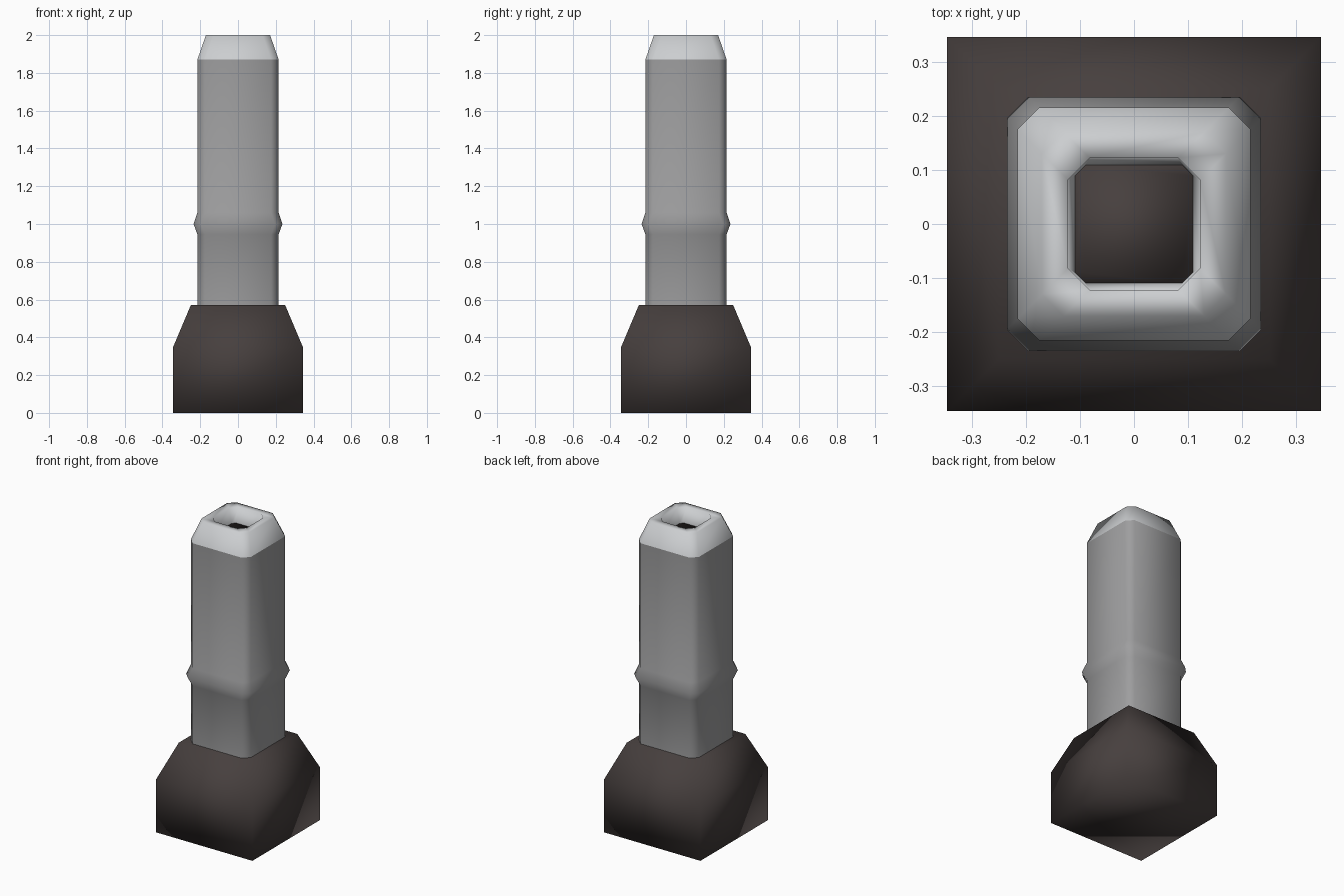
import bpy, bmesh

if "Cube" in bpy.data.objects:
    bpy.data.objects.remove(bpy.data.objects["Cube"])


def material(name, rgb):
    m = bpy.data.materials.new(name)
    m.diffuse_color = (*rgb, 1)
    m.use_nodes = True
    m.node_tree.nodes["Principled BSDF"].inputs["Base Color"].default_value = m.diffuse_color
    return m


def ring_points(h, c):
    """Square of half-width h with corners cut by c (plain square if c is 0)."""
    if c == 0:
        return [(h, -h), (h, h), (-h, h), (-h, -h)]
    k = h - c
    return [(h, -k), (h, k), (k, h), (-k, h), (-h, k), (-h, -k), (-k, -h), (k, -h)]


def loft(name, profile, mat, fill_start=False, fill_end=False):
    """Skin a list of (half-width, corner cut, z) rings."""
    bm = bmesh.new()
    rings = [[bm.verts.new((x, y, z)) for x, y in ring_points(h, c)]
             for h, c, z in profile]
    for a, b in zip(rings, rings[1:]):
        n = len(a)
        for i in range(n):
            j = (i + 1) % n
            bm.faces.new((a[i], a[j], b[j], b[i]))
    if fill_start:
        bm.faces.new(rings[0][::-1])
    if fill_end:
        bm.faces.new(rings[-1])
    for f in bm.faces:
        f.smooth = True
    mesh = bpy.data.meshes.new(name)
    bm.to_mesh(mesh)
    bm.free()
    mesh.materials.append(mat)
    obj = bpy.data.objects.new(name, mesh)
    bpy.context.collection.objects.link(obj)
    return obj


dark = material("dark_brown_grey", (0.062, 0.050, 0.048))
grey = material("mid_grey", (0.34, 0.34, 0.345))
light = material("light_grey", (0.60, 0.615, 0.63))

# Tapered square foot
loft("base", [(0.345, 0, 0), (0.345, 0, 0.345), (0.25, 0, 0.57)], dark, True, True)

# Post with a raised band halfway up
loft("post", [(0.215, 0.04, 0.57), (0.215, 0.04, 0.945), (0.235, 0.04, 1.0),
              (0.215, 0.04, 1.06), (0.215, 0.04, 1.87)], grey)

# Bevelled cap with a recess in the top
loft("cap", [(0.215, 0.04, 1.87), (0.17, 0.04, 2.0),
             (0.122, 0.04, 2.0), (0.109, 0.02, 1.9)], light)

# Dark floor of the recess
loft("recess_floor", [(0.109, 0.02, 1.89), (0.109, 0.02, 1.9)], dark, False, True)
